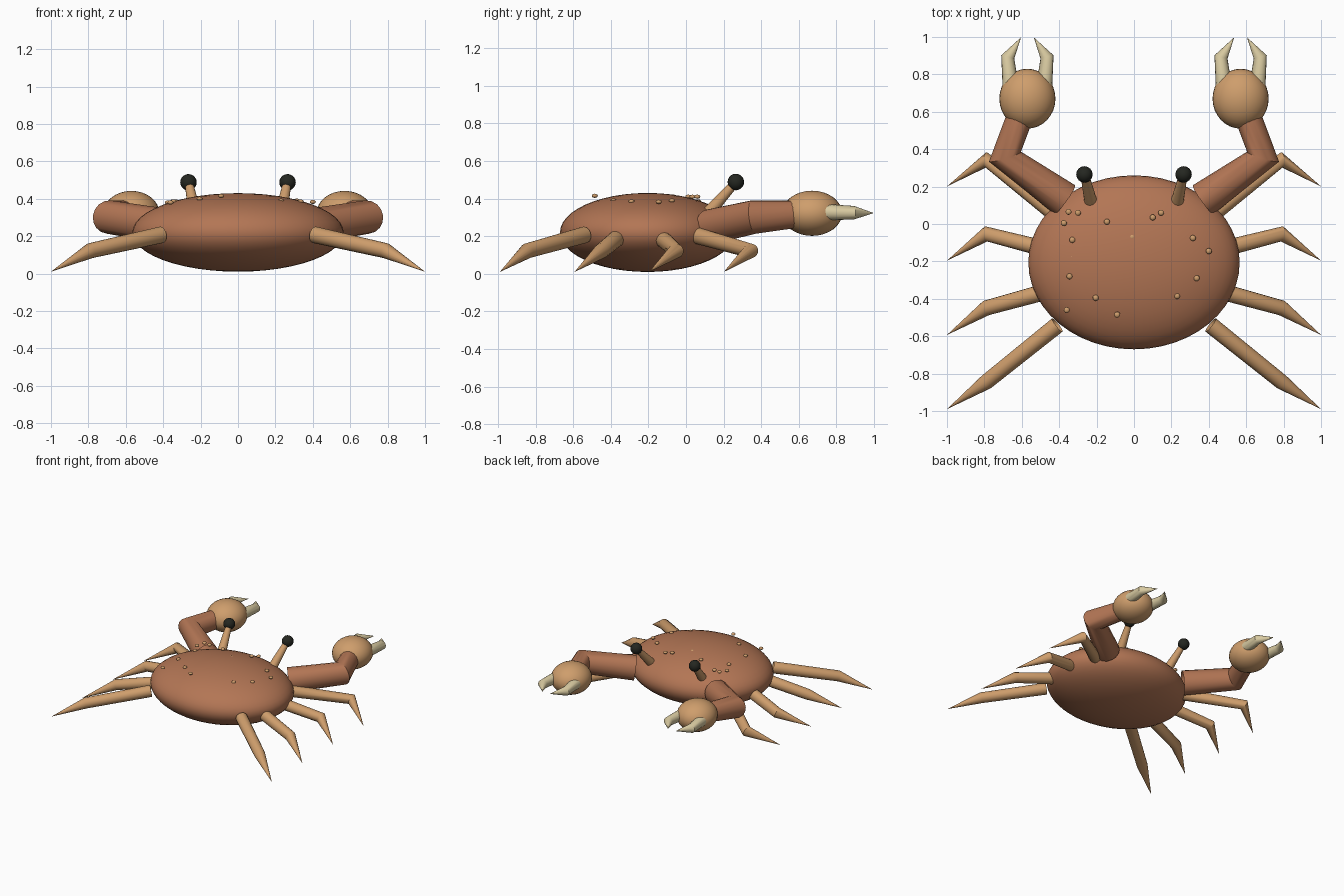
import bpy
import math

if "Cube" in bpy.data.objects:
    bpy.data.objects.remove(bpy.data.objects["Cube"])


def material(name, rgb):
    m = bpy.data.materials.new(name)
    m.diffuse_color = (*rgb, 1)
    m.use_nodes = True
    m.node_tree.nodes["Principled BSDF"].inputs["Base Color"].default_value = m.diffuse_color
    return m


SHELL = material("shell brown", (0.45, 0.18, 0.09))
TAN = material("limb tan", (0.62, 0.34, 0.15))
CREAM = material("claw cream", (0.70, 0.60, 0.36))
BLACK = material("eye black", (0.018, 0.020, 0.015))


def finish(obj, name, mat):
    obj.name = name
    obj.data.materials.clear()
    obj.data.materials.append(mat)
    bpy.ops.object.select_all(action='DESELECT')
    obj.select_set(True)
    bpy.context.view_layer.objects.active = obj
    bpy.ops.object.shade_smooth_by_angle(angle=math.radians(35))
    return obj


def ball(name, centre, radii, mat, segments=32, rings=16):
    bpy.ops.mesh.primitive_uv_sphere_add(segments=segments, ring_count=rings, location=centre)
    obj = bpy.context.object
    obj.scale = radii
    bpy.ops.object.transform_apply(location=False, rotation=False, scale=True)
    return finish(obj, name, mat)


def tube(name, points, radii, mat):
    """Open tapered tube swept along a bent path."""
    curve = bpy.data.curves.new(name, 'CURVE')
    curve.dimensions = '3D'
    curve.bevel_depth = 1.0
    curve.bevel_resolution = 6
    spline = curve.splines.new('POLY')
    spline.points.add(len(points) - 1)
    for p, co, r in zip(spline.points, points, radii):
        p.co = (*co, 1)
        p.radius = r
    obj = bpy.data.objects.new(name, curve)
    bpy.context.collection.objects.link(obj)
    bpy.ops.object.select_all(action='DESELECT')
    obj.select_set(True)
    bpy.context.view_layer.objects.active = obj
    bpy.ops.object.convert(target='MESH')
    return finish(bpy.context.object, name, mat)


# Shell
ball("shell", (0, -0.205, 0.22), (0.565, 0.465, 0.21), SHELL, 48, 24)

for side, s in (("left", -1), ("right", 1)):
    # Four walking legs, fanned from back to front
    for i in range(4):
        tube(f"{side}_leg_{i + 1}",
             [(s * 0.41, -0.54 + 0.195 * i, 0.207),
              (s * 0.79, -0.845 + 0.396 * i, 0.122),
              (s * 1.0, -0.99 + 0.397 * i, 0.01)],
             (0.045, 0.041, 0.0), TAN)

    # Claw arm and palm
    tube(f"{side}_arm",
         [(s * 0.37, 0.13, 0.25), (s * 0.69, 0.36, 0.302), (s * 0.60, 0.60, 0.318)],
         (0.095, 0.09, 0.072), SHELL)
    ball(f"{side}_palm", (s * 0.57, 0.67, 0.322), (0.15, 0.16, 0.12), TAN)

    # Pair of hooked pincers
    for label, d in (("inner", -1), ("outer", 1)):
        tube(f"{side}_{label}_pincer",
             [(s * (0.57 + d * 0.09), 0.74, 0.328),
              (s * (0.57 + d * 0.105), 0.893, 0.325),
              (s * (0.57 + d * 0.034), 0.998, 0.323)],
             (0.043, 0.036, 0.0), CREAM)

    # Eye on a stalk
    tube(f"{side}_eye_stalk",
         [(s * 0.232, 0.125, 0.33), (s * 0.264, 0.265, 0.488)], (0.034, 0.022), TAN)
    ball(f"{side}_eye", (s * 0.265, 0.265, 0.488), (0.044,) * 3, BLACK, 16, 10)

# Small bumps scattered over the shell
BUMPS = [(-0.35, 0.065, 0.385), (-0.30, 0.06, 0.385), (-0.375, 0.005, 0.38),
         (-0.145, 0.012, 0.41), (0.10, 0.035, 0.41), (0.145, 0.06, 0.41),
         (0.315, -0.075, 0.39), (0.40, -0.145, 0.383), (0.335, -0.29, 0.385),
         (0.23, -0.385, 0.39), (-0.33, -0.085, 0.385), (-0.345, -0.28, 0.385),
         (-0.205, -0.395, 0.40), (-0.36, -0.46, 0.38), (-0.09, -0.485, 0.415),
         (-0.05, -0.363, 0.402), (-0.01, -0.07, 0.412), (-0.33, -0.175, 0.378)]
for i, pos in enumerate(BUMPS):
    ball(f"shell_bump_{i + 1}", pos, (0.016, 0.016, 0.011), TAN, 12, 8)
